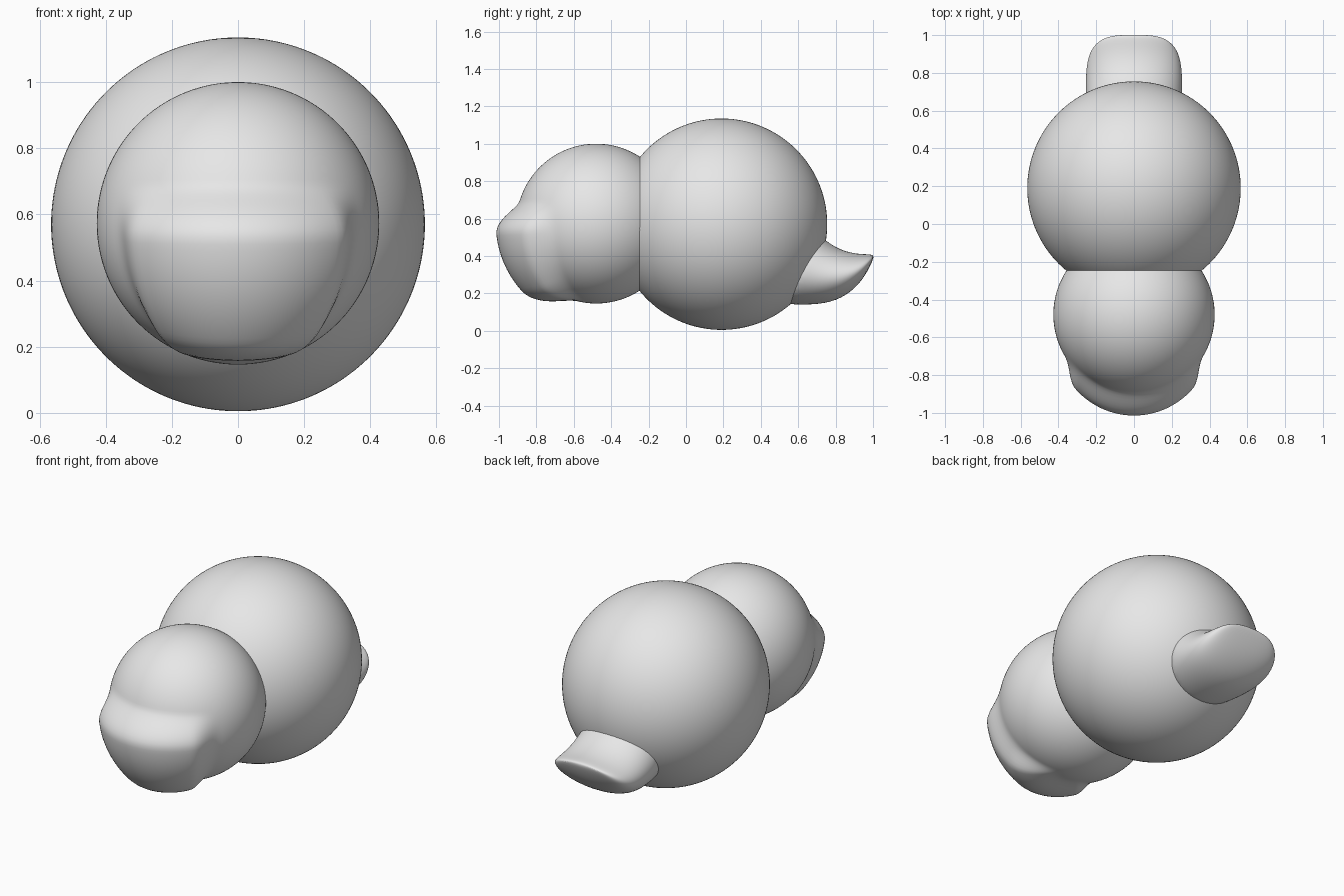
import bpy, bmesh, math
from mathutils import Vector

cube = bpy.data.objects.get("Cube")
if cube:
    bpy.data.objects.remove(cube, do_unlink=True)

clay = bpy.data.materials.new("light_grey")
clay.use_nodes = True
clay.diffuse_color = (0.8, 0.8, 0.8, 1)
clay.node_tree.nodes["Principled BSDF"].inputs["Base Color"].default_value = clay.diffuse_color


def smoothstep(start, end, value):
    t = min(max((value - start) / (end - start), 0), 1)
    return t * t * (3 - 2 * t)


def finish(bm, name, location=(0, 0, 0)):
    mesh = bpy.data.meshes.new(name)
    bmesh.ops.recalc_face_normals(bm, faces=bm.faces)
    bm.to_mesh(mesh)
    bm.free()
    mesh.materials.append(clay)
    mesh.shade_smooth()
    obj = bpy.data.objects.new(name, mesh)
    obj.location = location
    bpy.context.collection.objects.link(obj)
    return obj


def ball(radius):
    bm = bmesh.new()
    bmesh.ops.create_uvsphere(bm, u_segments=128, v_segments=80, radius=radius)
    return bm


# Round body
finish(ball(0.565), "body", (0, 0.19, 0.57))

# Head: a ball whose lower front swells into a muzzle
HEAD_RADIUS = 0.427
head = ball(HEAD_RADIUS)
for v in head.verts:
    direction = v.co.normalized()
    height = math.degrees(math.asin(max(-1, min(1, direction.z))))
    side = math.degrees(math.atan2(abs(direction.x), -direction.y))
    swell = smoothstep(17, -6, height) * smoothstep(-77, -42, height)
    swell *= smoothstep(60, 38, side) * max(math.cos(math.radians(side)), 0) ** 1.5
    v.co = direction * (HEAD_RADIUS + 0.11 * swell)
finish(head, "head", (0, -0.48, 0.573))

# Tail: tilted ellipses lofted from top point, bottom point and half width
SIDES = 32
stations = [
    ((0.62, 0.60), (0.46, 0.15), 0.255),
    ((0.74, 0.485), (0.58, 0.138), 0.255),
    ((0.82, 0.435), (0.72, 0.140), 0.257),
    ((0.90, 0.413), (0.83, 0.170), 0.25),
    ((0.96, 0.410), (0.92, 0.240), 0.22),
    ((0.993, 0.408), (0.973, 0.320), 0.165),
    ((1.002, 0.400), (1.002, 0.385), 0.09),
]
tail = bmesh.new()
rings = []
for top, bottom, width in stations:
    top, bottom = Vector((0, *top)), Vector((0, *bottom))
    centre, half = (top + bottom) / 2, (top - bottom) / 2
    ring = []
    for i in range(SIDES):
        a = math.tau * i / SIDES
        ring.append(tail.verts.new(centre + half * math.cos(a) + Vector((width * math.sin(a), 0, 0))))
    rings.append(ring)
for lower, upper in zip(rings, rings[1:]):
    for i in range(SIDES):
        j = (i + 1) % SIDES
        tail.faces.new((lower[i], lower[j], upper[j], upper[i]))
tail.faces.new(rings[0])
tail.faces.new(rings[-1])
tail_obj = finish(tail, "tail")
subsurf = tail_obj.modifiers.new("smooth", "SUBSURF")
subsurf.levels = subsurf.render_levels = 2
